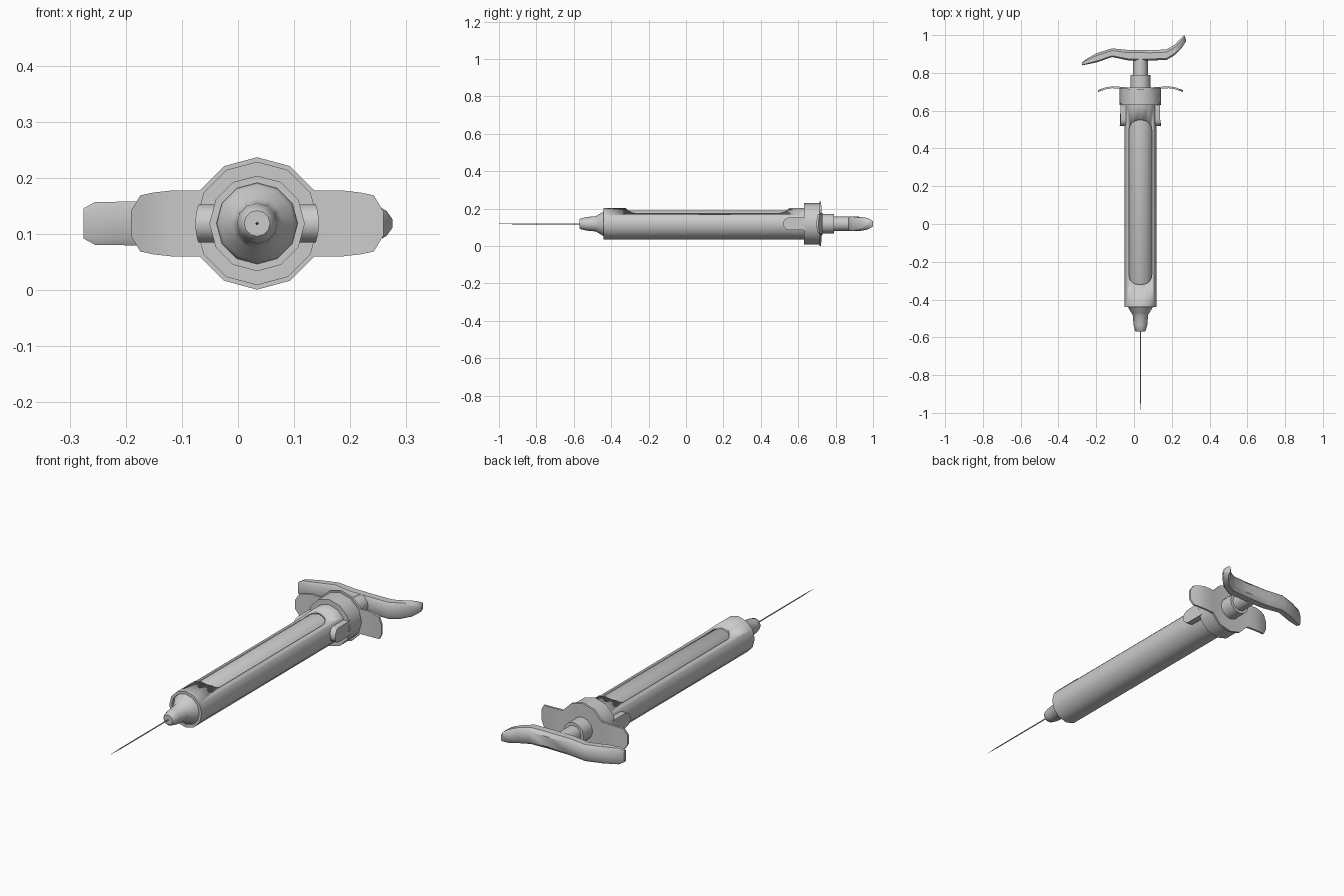
import bpy, bmesh, math
from math import sin, cos, pi, radians

if "Cube" in bpy.data.objects:
    bpy.data.objects.remove(bpy.data.objects["Cube"])

CX, CZ = 0.034, 0.119   # long axis of the syringe, parallel to y


def finish(name, bm, angle=40):
    bmesh.ops.recalc_face_normals(bm, faces=bm.faces)
    me = bpy.data.meshes.new(name)
    bm.to_mesh(me)
    bm.free()
    ob = bpy.data.objects.new(name, me)
    bpy.context.collection.objects.link(ob)
    bpy.ops.object.select_all(action='DESELECT')
    ob.select_set(True)
    bpy.context.view_layer.objects.active = ob
    bpy.ops.object.shade_smooth_by_angle(angle=radians(angle))
    return ob


def skin(bm, rings, loop=False):
    vs = [[bm.verts.new(p) for p in r] for r in rings]
    pairs = list(zip(vs, vs[1:])) + ([(vs[-1], vs[0])] if loop else [])
    for a, b in pairs:
        for i in range(len(a)):
            j = (i + 1) % len(a)
            bm.faces.new((a[i], a[j], b[j], b[i]))
    if not loop:
        bm.faces.new(vs[0])
        bm.faces.new(vs[-1])


def lathe(name, profile, n=12, loop=False):
    """Turn (y, radius) points around the long axis."""
    bm = bmesh.new()
    skin(bm, [[(CX + r * sin(2 * pi * i / n), y, CZ + r * cos(2 * pi * i / n))
               for i in range(n)] for y, r in profile], loop)
    return finish(name, bm)


def prism(name, pts, vec):
    """Extrude a planar outline along a vector."""
    bm = bmesh.new()
    skin(bm, [pts, [tuple(a + b for a, b in zip(p, vec)) for p in pts]])
    return finish(name, bm)


def rounded(u0, u1, v0, v1, r, steps=5):
    pts = []
    for k, (cu, cv) in enumerate([(u1 - r, v1 - r), (u0 + r, v1 - r),
                                  (u0 + r, v0 + r), (u1 - r, v0 + r)]):
        for i in range(steps + 1):
            a = (k + i / steps) * pi / 2
            pts.append((cu + r * cos(a), cv + r * sin(a)))
    return pts


# Outer barrel sleeve with a viewing window cut in the top
barrel = lathe("barrel_sleeve", [(-0.44, 0.085), (0.64, 0.085),
                                 (0.64, 0.0722), (-0.44, 0.0722)], loop=True)
cutter = prism("window_cutter", [(x, y, CZ + 0.01) for x, y in
               rounded(CX - 0.06, CX + 0.06, -0.32, 0.55, 0.05)], (0, 0, 0.2))
cutter.hide_render = True
bpy.context.view_layer.objects.active = barrel
mod = barrel.modifiers.new("window", 'BOOLEAN')
mod.operation, mod.solver, mod.object = 'DIFFERENCE', 'EXACT', cutter
bpy.ops.object.modifier_apply(modifier=mod.name)
bpy.data.objects.remove(cutter)

# Inner vial with cone and nozzle
lathe("vial_and_nozzle", [(-0.57, 0.023), (-0.565, 0.028), (-0.535, 0.036),
                          (-0.48, 0.041), (-0.475, 0.045), (-0.44, 0.066),
                          (-0.432, 0.072), (0.64, 0.072)])
# Needle
lathe("needle", [(-1.0, 0.0004), (-0.92, 0.0026), (-0.56, 0.0028)], 8)
# Collar and plunger
lathe("collar", [(0.63, 0.11), (0.718, 0.11)])
lathe("plunger_guide", [(0.71, 0.053), (0.79, 0.053)])
lathe("plunger_rod", [(0.78, 0.039), (0.89, 0.039)])

# Finger flange with bent wings: offset from axis, half height, y shift
half = [(0.0, 0.118, 0), (0.059, 0.102, 0), (0.102, 0.059, 0.003),
        (0.15, 0.059, 0.006), (0.185, 0.055, 0), (0.208, 0.05, -0.008),
        (0.225, 0.022, -0.014)]
stations = [(-x, h, y) for x, h, y in half[:0:-1]] + half
bm = bmesh.new()
skin(bm, [[(CX + x, 0.713 + y, CZ - h), (CX + x, 0.723 + y, CZ - h),
           (CX + x, 0.723 + y, CZ + h), (CX + x, 0.713 + y, CZ + h)]
          for x, h, y in stations])
finish("finger_flange", bm)

# Side clips below the collar, rounded at the front end
for side, label in ((-1, "left"), (1, "right")):
    arc = [(0.553 - 0.034 * sin(pi * i / 8), CZ + 0.034 * cos(pi * i / 8))
           for i in range(9)]
    outline = [(0.64, CZ + 0.034)] + arc + [(0.64, CZ - 0.034)]
    bm = bmesh.new()
    skin(bm, [[(CX + side * (math.sqrt(r * r - (z - CZ) ** 2)), y, z)
               for y, z in outline] for r in (0.076, 0.11)])
    finish("clip_" + label, bm)

# Wavy thumb handle: x, front y, back y, half height
handle = [(-0.275, 0.840, 0.855, 0.027), (-0.255, 0.844, 0.872, 0.038),
          (-0.196, 0.856, 0.905, 0.039), (-0.116, 0.884, 0.930, 0.039),
          (-0.03, 0.866, 0.921, 0.039), (0.09, 0.866, 0.920, 0.039),
          (0.172, 0.868, 0.924, 0.039), (0.217, 0.895, 0.950, 0.037),
          (0.250, 0.928, 0.984, 0.031), (0.265, 0.950, 1.0, 0.022),
          (0.275, 0.966, 0.978, 0.008)]
bm = bmesh.new()
rings = []
for x, f, b, h in handle:
    d = b - f
    rings.append([(x, f + 0.15 * d, CZ - h), (x, b - 0.25 * d, CZ - h),
                  (x, b, CZ - 0.6 * h), (x, b, CZ + 0.6 * h),
                  (x, b - 0.25 * d, CZ + h), (x, f + 0.15 * d, CZ + h),
                  (x, f, CZ + 0.7 * h), (x, f, CZ - 0.7 * h)])
skin(bm, rings)
finish("thumb_handle", bm)
